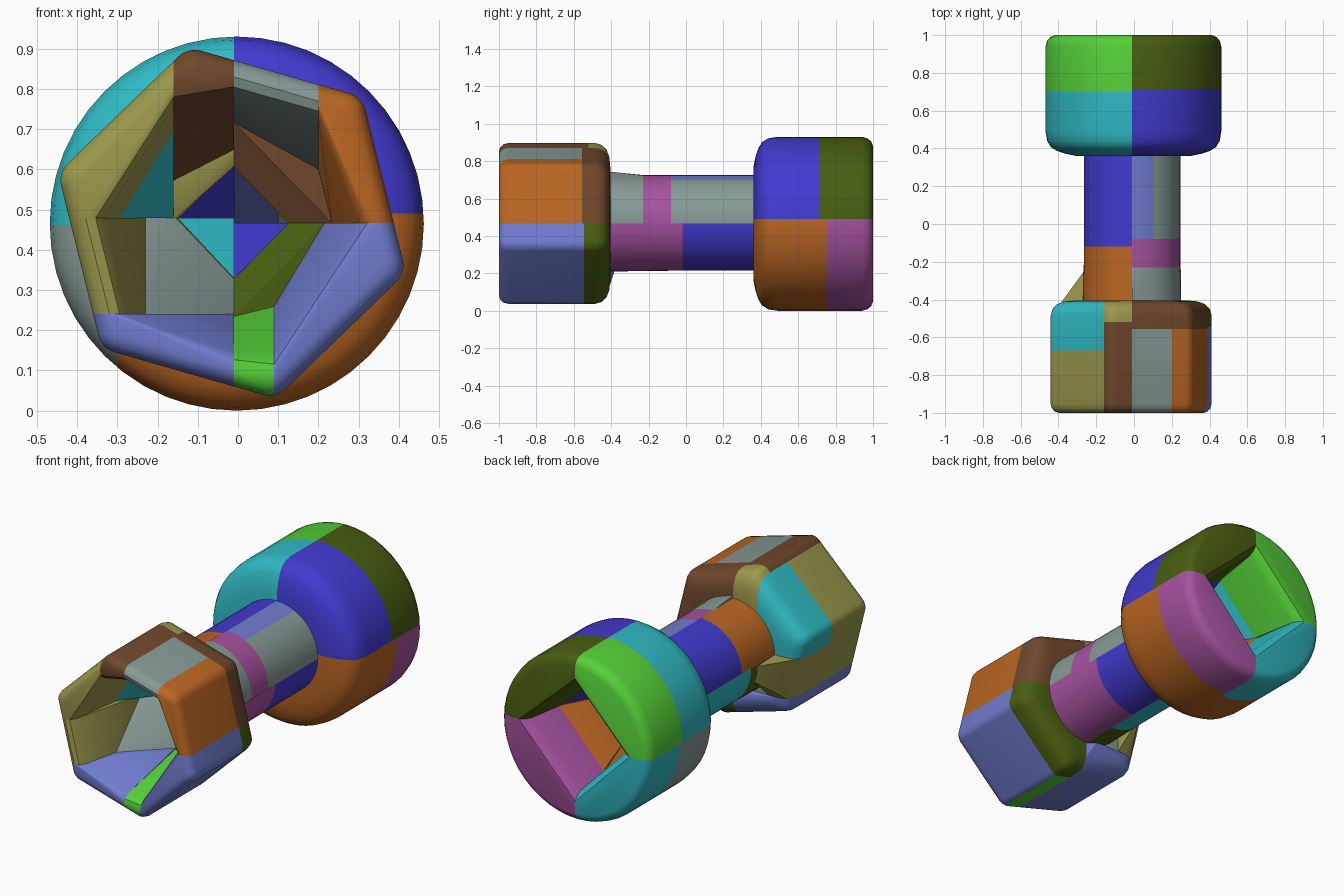
import bpy, bmesh, math
from mathutils import Vector

if "Cube" in bpy.data.objects:
    bpy.data.objects.remove(bpy.data.objects["Cube"])

# Flat colours given as sRGB, stored as linear
PALETTE = {
    "green": (85, 208, 56), "olive": (72, 94, 16), "blue": (66, 58, 208),
    "cyan": (48, 186, 196), "orange": (186, 102, 34), "brown": (112, 72, 44),
    "grey": (134, 154, 149), "magenta": (166, 82, 160), "tan": (157, 154, 77),
    "periwinkle": (112, 125, 208),
}


def to_linear(v):
    v /= 255
    return v / 12.92 if v <= 0.04045 else ((v + 0.055) / 1.055) ** 2.4


MATS = {}
for key, rgb in PALETTE.items():
    mat = bpy.data.materials.new(key)
    mat.use_nodes = True
    col = [to_linear(v) for v in rgb] + [1]
    mat.diffuse_color = col
    bsdf = mat.node_tree.nodes["Principled BSDF"]
    bsdf.inputs["Base Color"].default_value = col
    bsdf.inputs["Roughness"].default_value = 0.6
    MATS[key] = mat


def section(apothem, corner, turn, steps=8):
    """Rounded hexagon in xz; corner == apothem gives a circle."""
    pts = []
    reach = (apothem - corner) / math.cos(math.pi / 6)
    for k in range(6):
        mid = math.radians(turn + 60 * k)
        for i in range(steps + 1):
            a = mid + math.radians(-30 + 60 * i / steps)
            pts.append((reach * math.cos(mid) + corner * math.cos(a),
                        reach * math.sin(mid) + corner * math.sin(a)))
    return pts


def loft(rows, centre, turn=0, closed=True):
    """Skin rows of (y, apothem, corner) along y, as a hollow ring or capped rod."""
    bm = bmesh.new()
    rings = [[bm.verts.new((centre[0] + x, y, centre[1] + z))
              for x, z in section(a, c, turn)] for y, a, c in rows]
    n = len(rings[0])
    pairs = list(zip(rings, rings[1:]))
    if closed:
        pairs.append((rings[-1], rings[0]))
    for r, s in pairs:
        for i in range(n):
            j = (i + 1) % n
            bm.faces.new((r[i], r[j], s[j], s[i]))
    if not closed:
        bm.faces.new(rings[0])
        bm.faces.new(rings[-1])
    bmesh.ops.remove_doubles(bm, verts=bm.verts, dist=1e-5)
    return bm


def piece(name, source, colour, x=(-2, 2), y=(-2, 2), z=(-2, 2), extra=()):
    """Cut a box out of a source shell and wrap it in its convex hull."""
    bm = source.copy()
    for axis, (lo, hi) in enumerate((x, y, z)):
        for limit, sign in ((lo, -1), (hi, 1)):
            if abs(limit) >= 2:
                continue
            co, no = Vector((0, 0, 0)), Vector((0, 0, 0))
            co[axis], no[axis] = limit, sign
            bmesh.ops.bisect_plane(bm, geom=bm.verts[:] + bm.edges[:] + bm.faces[:],
                                   dist=1e-5, plane_co=co, plane_no=no, clear_outer=True)
    points = [v.co.copy() for v in bm.verts] + [Vector(p) for p in extra]
    bm.free()
    hull = bmesh.new()
    for p in points:
        hull.verts.new(p)
    bmesh.ops.remove_doubles(hull, verts=hull.verts, dist=1e-4)
    res = bmesh.ops.convex_hull(hull, input=hull.verts)
    junk = {g for g in res["geom_interior"] + res["geom_unused"]
            if isinstance(g, bmesh.types.BMVert)}
    bmesh.ops.delete(hull, geom=list(junk), context="VERTS")
    bmesh.ops.dissolve_limit(hull, angle_limit=0.01, verts=hull.verts, edges=hull.edges)
    bmesh.ops.recalc_face_normals(hull, faces=hull.faces)
    mesh = bpy.data.meshes.new(name)
    hull.to_mesh(mesh)
    hull.free()
    mesh.materials.append(MATS[colour])
    ob = bpy.data.objects.new(name, mesh)
    bpy.context.collection.objects.link(ob)
    bpy.ops.object.select_all(action="DESELECT")
    ob.select_set(True)
    bpy.context.view_layer.objects.active = ob
    bpy.ops.object.shade_smooth_by_angle(angle=math.radians(30))


# Source shells: hexagonal head, round head, hollow and solid handle
hexagon = loft([(-0.405, 0.14, 0.14), (-0.405, 0.28, 0.10), (-0.41, 0.325, 0.07),
                (-0.425, 0.36, 0.065), (-0.45, 0.381, 0.06), (-0.485, 0.39, 0.06),
                (-0.95, 0.39, 0.06), (-0.975, 0.384, 0.057), (-0.992, 0.37, 0.05),
                (-1.0, 0.35, 0.045), (-0.992, 0.326, 0.04), (-0.96, 0.307, 0.04),
                (-0.56, 0.25, 0.04), (-0.50, 0.14, 0.14)], (-0.015, 0.467), 44)
drum = loft([(y, r, r) for y, r in [
    (0.36, 0.14), (0.36, 0.30), (0.372, 0.36), (0.387, 0.405), (0.407, 0.437),
    (0.44, 0.457), (0.49, 0.465), (0.94, 0.465), (0.97, 0.457), (0.99, 0.44),
    (1.0, 0.415), (1.0, 0.345), (0.985, 0.32), (0.95, 0.30), (0.72, 0.265),
    (0.50, 0.14)]], (-0.003, 0.465))
tube = loft([(y, r, r) for y, r in [
    (-0.42, 0.14), (-0.42, 0.26), (-0.20, 0.255),
    (0.0, 0.255), (0.0, 0.14)]], (-0.01, 0.47))
rod = loft([(-0.2, 0.255, 0.255), (0.38, 0.255, 0.255)], (-0.01, 0.47), closed=False)

# Dividing planes: M in x, and in z one height for each side
M, H_LEFT, H_RIGHT = -0.01, 0.466, 0.479
R, L = (M, 2), (-2, M)
UP_L, DOWN_L = (H_LEFT, 2), (-2, H_LEFT)
UP_R, DOWN_R = (H_RIGHT, 2), (-2, H_RIGHT)

# Hexagonal head, open front
piece("hex_head_top_right_panel", hexagon, "brown", (-0.16, M), (-2, -0.52), UP_R)
piece("hex_head_top_rear_panel", hexagon, "tan", (-0.16, M), (-0.52, 2), UP_R)
piece("hex_head_top_panel", hexagon, "grey", (M, 0.2), (-2, -0.555), UP_L)
piece("hex_head_side_panel", hexagon, "orange", (0.2, 2), (-2, -0.555), UP_L)
piece("hex_head_upper_shoulder", hexagon, "brown", R, (-0.555, 2), UP_L)
piece("hex_head_lower_panel", hexagon, "periwinkle", (0.09, 2), (-2, -0.545), DOWN_L)
piece("hex_head_bottom_strip", hexagon, "green", (M, 0.09), (-2, -0.545), DOWN_L)
piece("hex_head_lower_shoulder", hexagon, "olive", R, (-0.545, 2), DOWN_L)
piece("hex_head_outer_panel", hexagon, "tan", (-2, -0.16), (-2, -0.67), UP_R)
piece("hex_head_outer_shoulder", hexagon, "cyan", (-2, -0.16), (-0.67, 2), UP_R)
piece("hex_head_outer_lower_panel", hexagon, "tan", (-2, -0.23), z=(0.24, H_RIGHT),
      extra=[(-0.265, -0.25, 0.47), (-0.245, -0.25, 0.38)])
piece("hex_head_inner_wall", hexagon, "grey", (-0.23, M), z=(0.24, H_RIGHT))
piece("hex_head_bottom_panel", hexagon, "periwinkle", L, z=(-2, 0.24),
      extra=[(-0.06, -0.38, 0.22)])

# Handle, hollow near the hexagonal head
piece("handle_upper_collar", tube, "orange", L, (-2, -0.12), UP_R)
piece("handle_lower_collar", tube, "olive", L, (-2, -0.2), DOWN_R)
piece("handle_grip_collar", tube, "grey", R, (-2, -0.23), UP_L,
      extra=[(M, -0.42, 0.745)])
piece("handle_grip_band", tube, "magenta", R, (-0.23, -0.08), UP_L)
piece("handle_under_collar", tube, "magenta", R, (-2, -0.02), DOWN_L)
piece("handle_upper_grip", rod, "blue", L, (-0.12, 2), UP_R)
piece("handle_lower_grip", rod, "cyan", L, (-0.2, 2), DOWN_R)
piece("handle_top_strip", rod, "periwinkle", (M, 0.1), (-0.08, 2), UP_L)
piece("handle_side_grip", rod, "grey", (0.1, 2), (-0.08, 2), UP_L)
piece("handle_under_grip", rod, "blue", R, (-0.02, 2), DOWN_L)

# Round head, open back
piece("drum_inner_upper_left", drum, "blue", R, (-2, 0.715), (0.49, 2))
piece("drum_inner_upper_right", drum, "cyan", L, (-2, 0.70), (0.46, 2))
piece("drum_inner_lower_left", drum, "orange", R, (-2, 0.75), (-2, 0.49))
piece("drum_inner_bottom", drum, "orange", (-0.3, M), (-2, 0.72), (-2, 0.46))
piece("drum_inner_lower_right", drum, "grey", (-2, -0.3), (-2, 0.72), (-2, 0.46))
piece("drum_outer_upper_left", drum, "olive", R, (0.715, 2), (0.49, 2))
piece("drum_outer_upper_right", drum, "green", L, (0.70, 2), (0.46, 2))
piece("drum_outer_lower_left", drum, "magenta", R, (0.75, 2), (-2, 0.49))
piece("drum_outer_lower_right", drum, "cyan", L, (0.72, 2), (-2, 0.46))

for shell in (hexagon, drum, tube, rod):
    shell.free()
